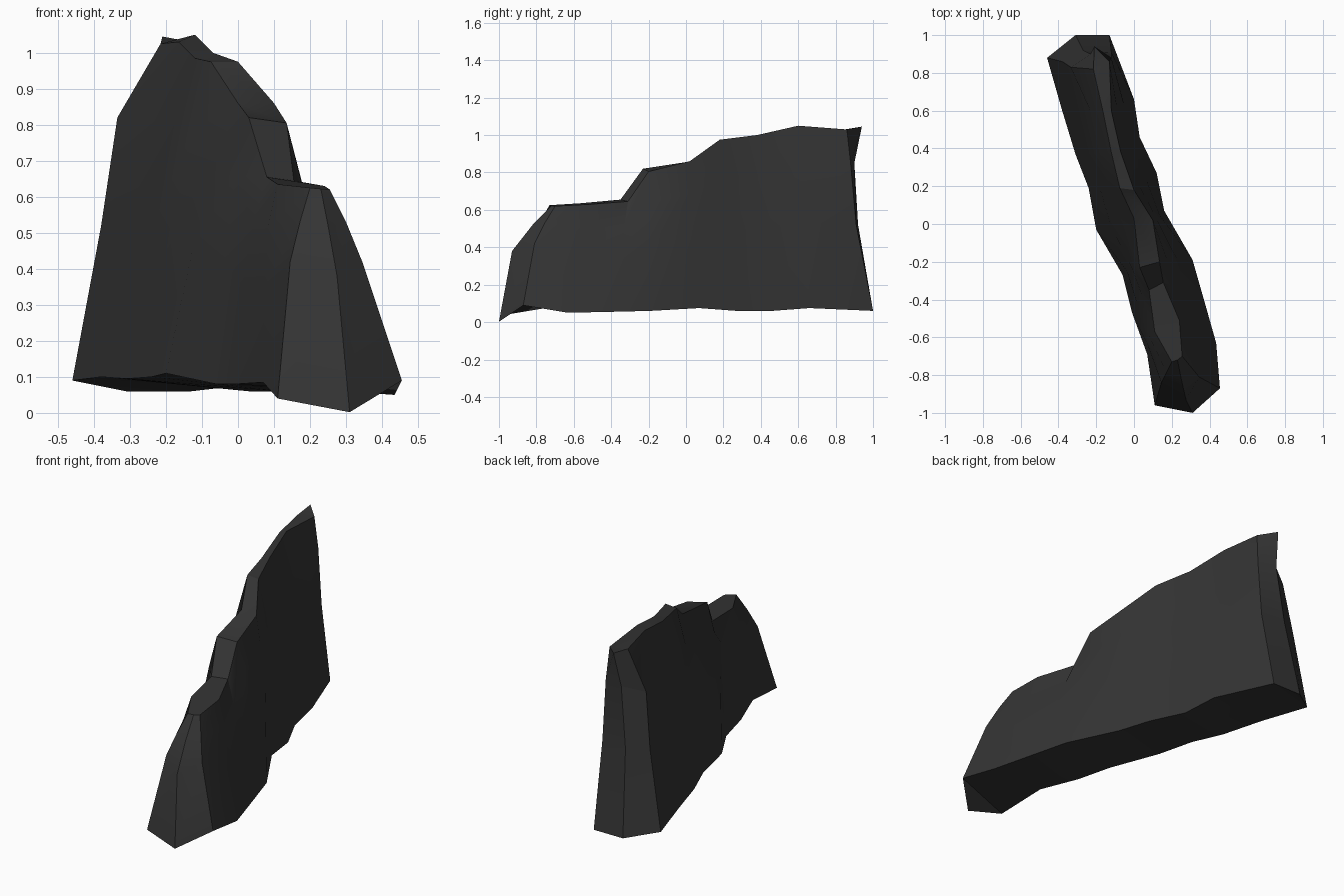
import bpy, bmesh, math
from mathutils import Vector

if "Cube" in bpy.data.objects:
    bpy.data.objects.remove(bpy.data.objects["Cube"])

# Rails of the rock wall, running from the back end to the front end
base_left = [(-.46, .88, .09), (-.38, .60, .10), (-.31, .37, .095), (-.24, .19, .10), (-.20, -.03, .11),
             (-.06, -.27, .08), (-.01, -.47, .08), (.07, -.69, .085), (.11, -.96, .04)]
base_right = [(-.13, 1.0, .06), (0, .66, .075), (.03, .46, .06), (.12, .27, .06), (.16, .07, .075),
              (.31, -.19, .06), (.37, -.40, .055), (.435, -.63, .05), (.455, -.87, .09)]
crest_left = [(-.215, .82, 1.025), (-.165, .60, 1.03), (-.12, .38, .985), (-.075, .19, .975), (0, .03, .86),
              (.03, -.23, .82), (.08, -.35, .655), (.11, -.57, .635), (.20, -.73, .625)]
crest_right = [(-.13, .86, 1.03), (-.12, .60, 1.05), (-.07, .38, 1.0), (0, .18, .975), (.10, .02, .86),
               (.135, -.20, .805), (.155, -.31, .645), (.24, -.51, .63), (.255, -.70, .62)]
# Ridges down the middle of each end, bottom to top
back_ridge = [(-.31, 1.0, .06), (-.27, .92, .52), (-.23, .90, .85), (-.21, .94, 1.045)]
front_ridge = [(.31, -1.0, .002), (.275, -.93, .38), (.25, -.82, .52), (.23, -.72, .622)]


def column(bottom, top, bulge):
    """Four heights up the wall, bulging sideways in the middle."""
    a, b = Vector(bottom), Vector(top)
    mids = [a.lerp(b, t) + Vector((bulge, .1 * bulge, 0)) for t in (.47, .78)]
    return [a] + mids + [b]


bm = bmesh.new()
lefts = [column(b, t, -.018) for b, t in zip(base_left, crest_left)]
rights = [column(b, t, .004) for b, t in zip(base_right, crest_right)]
# End corners stay flush with the end facets
lefts[0][1:3] = [Vector((-.38, .86, .52)), Vector((-.335, .83, .82))]
rights[0][1:3] = [Vector((-.12, .91, .52)), Vector((-.12, .88, .85))]
lefts[-1][1:3] = [Vector((.145, -.84, .42)), Vector((.172, -.785, .53))]
rights[-1][1:3] = [Vector((.345, -.81, .42)), Vector((.30, -.755, .53))]

# Closed loop of columns around the wall
loop = lefts + [front_ridge] + rights[::-1] + [back_ridge]
cols = [[bm.verts.new(p) for p in c] for c in loop]
n = len(cols)
for i in range(n):
    a, b = cols[i], cols[(i + 1) % n]
    for j in range(3):
        bm.faces.new((a[j], b[j], b[j + 1], a[j + 1]))

# Crest and underside strips between the left and right rails
L, R = cols[:9], cols[10:19][::-1]
for row in (0, 3):
    for i in range(8):
        bm.faces.new((L[i][row], L[i + 1][row], R[i + 1][row], R[i][row]))
    bm.faces.new((L[8][row], cols[9][row], R[8][row]))
    bm.faces.new((L[0][row], R[0][row], cols[19][row]))
bmesh.ops.recalc_face_normals(bm, faces=bm.faces)

mesh = bpy.data.meshes.new("rock_wall")
bm.to_mesh(mesh)
bm.free()
rock = bpy.data.objects.new("rock_wall", mesh)
bpy.context.collection.objects.link(rock)

stone = bpy.data.materials.new("dark_stone")
stone.diffuse_color = (.034, .034, .034, 1)
stone.use_nodes = True
stone.node_tree.nodes["Principled BSDF"].inputs["Base Color"].default_value = stone.diffuse_color
mesh.materials.append(stone)

bpy.context.view_layer.objects.active = rock
rock.select_set(True)
bpy.ops.object.shade_smooth_by_angle(angle=math.radians(30))
